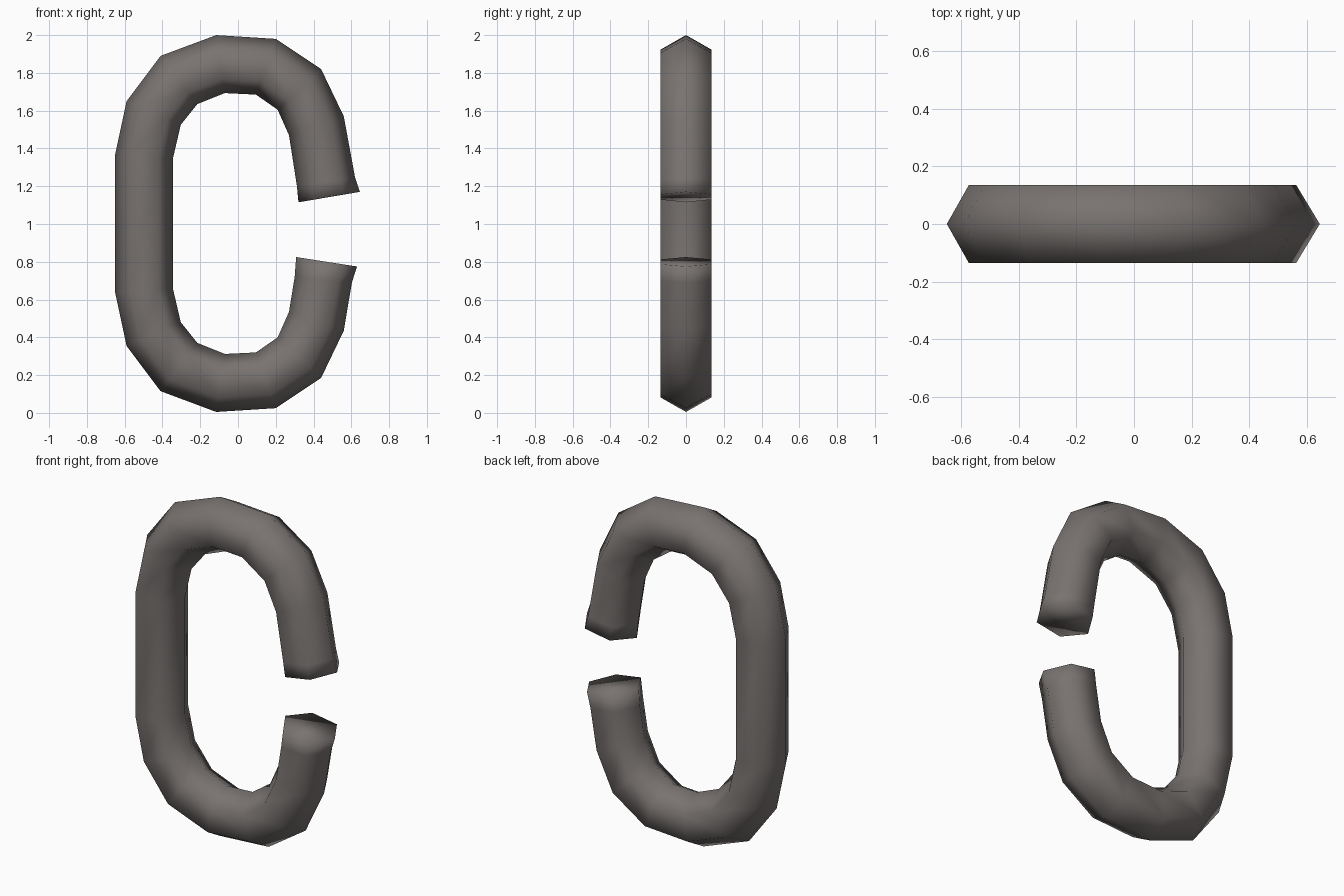
import bpy, bmesh, math

if "Cube" in bpy.data.objects:
    bpy.data.objects.remove(bpy.data.objects["Cube"])

# Ring pairs in the x/z plane: outer x, outer z, inner x, inner z
upper_end = [(0.645, 1.17, 0.32, 1.115), (0.62, 1.245, 0.312, 1.20)]
half_link = [
    (0.56, 1.57, 0.27, 1.47), (0.44, 1.82, 0.21, 1.605),
    (0.20, 1.98, 0.095, 1.685), (-0.115, 2.0, -0.07, 1.693),
    (-0.41, 1.89, -0.215, 1.635), (-0.59, 1.65, -0.303, 1.525),
    (-0.65, 1.37, -0.345, 1.345),
]
lower_half = [(a, 2.005 - b, c, 2.005 - d) for a, b, c, d in reversed(half_link)]
lower_end = [(0.603, 0.69, 0.30, 0.72), (0.63, 0.775, 0.308, 0.825)]
rings = upper_end + half_link + lower_half + lower_end

SIDES, HALF_DEPTH = 6, 0.135

# Open chain link: hexagonal tube swept through the rings
bm = bmesh.new()
loops = []
for ox, oz, ix, iz in rings:
    loop = []
    for k in range(SIDES):
        a = 2 * math.pi * k / SIDES
        t = 0.5 + 0.5 * math.cos(a)
        y = HALF_DEPTH * math.sin(a) / math.sin(math.pi / 3)
        loop.append(bm.verts.new((ix + (ox - ix) * t, y, iz + (oz - iz) * t)))
    loops.append(loop)
for a, b in zip(loops, loops[1:]):
    for k in range(SIDES):
        n = (k + 1) % SIDES
        bm.faces.new((a[k], a[n], b[n], b[k]))

# End caps
bm.faces.new(loops[0])
bm.faces.new(loops[-1])
bmesh.ops.recalc_face_normals(bm, faces=bm.faces)
for f in bm.faces:
    f.smooth = True

mesh = bpy.data.meshes.new("open_link")
bm.to_mesh(mesh)
bm.free()
metal = bpy.data.materials.new("dark warm grey metal")
metal.diffuse_color = (0.19, 0.172, 0.165, 1)
metal.use_nodes = True
metal.node_tree.nodes["Principled BSDF"].inputs["Base Color"].default_value = metal.diffuse_color
mesh.materials.append(metal)
link = bpy.data.objects.new("open_link", mesh)
bpy.context.collection.objects.link(link)
